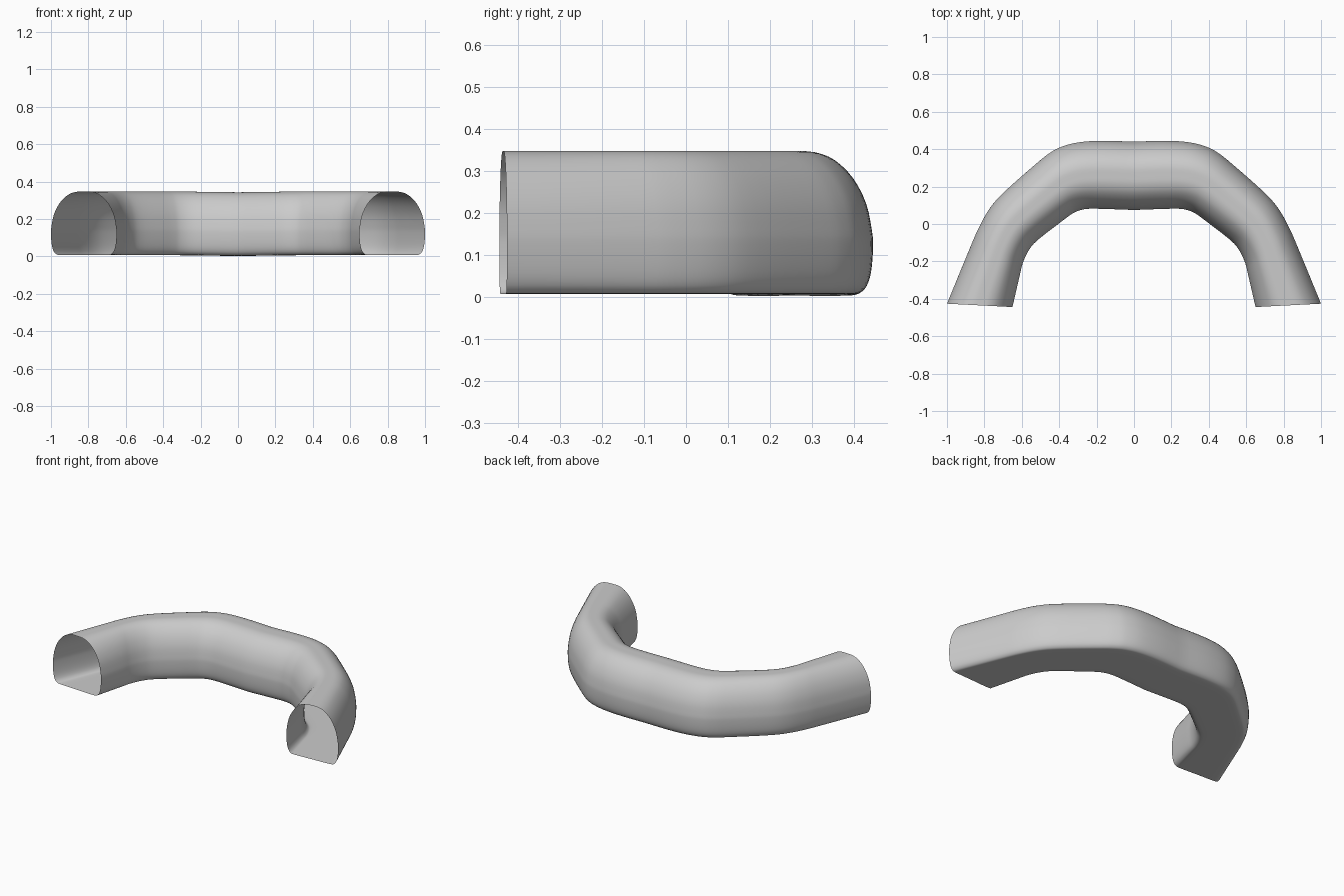
import bpy, bmesh
from mathutils import Vector

if "Cube" in bpy.data.objects:
    bpy.data.objects.remove(bpy.data.objects["Cube"])


def smooth_line(pts, steps):
    """Catmull-Rom interpolation through the given points."""
    pts = [Vector(p) for p in pts]
    ext = [2 * pts[0] - pts[1]] + pts + [2 * pts[-1] - pts[-2]]
    out = []
    for a, b, c, d in zip(ext, ext[1:], ext[2:], ext[3:]):
        for k in range(steps):
            t = k / steps
            out.append(0.5 * (2 * b + (c - a) * t + (2 * a - 5 * b + 4 * c - d) * t * t
                              + (3 * b - a - 3 * c + d) * t ** 3))
    return out + [pts[-1]]


# Half cross-section: (share of half width, height), domed top and flat base
half = smooth_line([(0, .347), (.25, .345), (.5, .327), (.74, .284), (.91, .224),
                    (.985, .16), (1, .125), (.985, .075), (.94, .037), (.85, .014),
                    (.68, .007), (0, .007)], 3)
section = half + [Vector((-p.x, p.y)) for p in half[-2:0:-1]]

# Outer and inner edges of the bend, seen from above, from the middle to the open end
outer = smooth_line([(0, .44), (.17, .445), (.30, .436), (.39, .412), (.45, .38),
                     (.52, .325), (.69, .175), (.77, .085), (.83, -.02),
                     (.88, -.135), (1, -.426)], 4)
inner = smooth_line([(0, .075), (.17, .081), (.25, .081), (.305, .068), (.345, .045),
                     (.405, 0), (.52, -.09), (.565, -.145), (.595, -.21),
                     (.612, -.28), (.65, -.444)], 4)

# Half of the open tube
bm = bmesh.new()
rings = []
for o, i in zip(outer, inner):
    mid, arm = (o + i) / 2, (o - i) / 2
    drop = .004 * max(0, 1 - mid.x / .3)
    ring = []
    for s in section:
        p = mid + arm * s.x
        ring.append(bm.verts.new((p.x, p.y, s.y - drop)))
    rings.append(ring)
n = len(section)
for a, b in zip(rings, rings[1:]):
    for k in range(n):
        bm.faces.new((a[k], a[(k + 1) % n], b[(k + 1) % n], b[k]))
bmesh.ops.recalc_face_normals(bm, faces=bm.faces)
# Make the open surface face outward
top = max(bm.faces, key=lambda f: f.calc_center_median().z)
if top.normal.z < 0:
    bmesh.ops.reverse_faces(bm, faces=bm.faces)
mesh = bpy.data.meshes.new("curved_tube")
bm.to_mesh(mesh)
bm.free()
tube = bpy.data.objects.new("curved_tube", mesh)
bpy.context.collection.objects.link(tube)

# Mirror to the other side
mirror = tube.modifiers.new("mirror", "MIRROR")
mirror.use_clip = True
bpy.context.view_layer.objects.active = tube
tube.select_set(True)
bpy.ops.object.shade_smooth()
